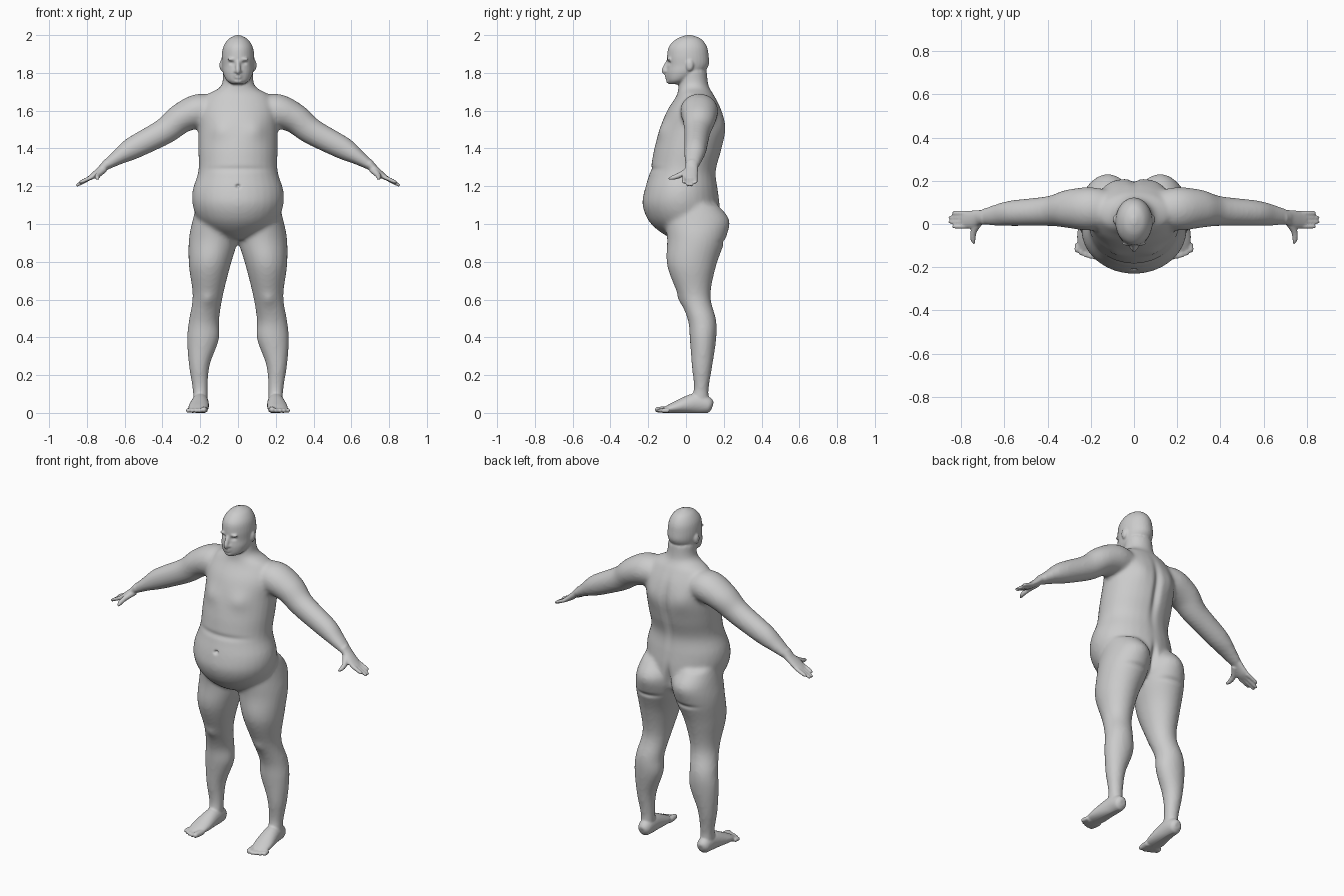
import bpy, bmesh, math
from mathutils import Vector, Matrix

cube = bpy.data.objects.get("Cube")
if cube:
    bpy.data.objects.remove(cube)

skin = bpy.data.materials.new("light grey")
skin.use_nodes = True
GREY = (.6, .6, .6, 1)
skin.diffuse_color = GREY
skin.node_tree.nodes["Principled BSDF"].inputs["Base Color"].default_value = GREY

SIDES = 32
ACROSS, ALONG = Vector((1, 0, 0)), Vector((0, 1, 0))


def catmull(a, b, c, d, t):
    """Smooth value between b and c."""
    pull_in, pull_out = (c - a) / 2, (d - b) / 2
    ease = t * t * (3 - 2 * t)
    return b + (c - b) * ease + pull_in * t * (1 - t) ** 2 - pull_out * t * t * (1 - t)


def smooth_rows(rows, steps=5):
    """Fill in smooth rows between the given rows of numbers."""
    last = len(rows) - 1
    out = []
    for i in range(last):
        near = (rows[max(i - 1, 0)], rows[i], rows[i + 1], rows[min(i + 2, last)])
        for k in range(steps):
            out.append([catmull(*values, k / steps) for values in zip(*near)])
    return out + [list(rows[last])]


def oval(centre, u, v):
    """Closed ring of points spanned by two half axes."""
    angles = [math.tau * i / SIDES for i in range(SIDES)]
    return [centre + u * math.cos(a) + v * math.sin(a) for a in angles]


def skin_rings(bm, rings, flip):
    """Bridge rings into a closed solid."""
    loops = [[bm.verts.new((p.x * flip, p.y, p.z)) for p in ring] for ring in rings]
    for low, high in zip(loops, loops[1:]):
        for i in range(SIDES):
            bm.faces.new((low[i - 1], low[i], high[i], high[i - 1]))
    bm.faces.new(loops[0])
    bm.faces.new(loops[-1])


def stack(bm, rows, flip=1):
    """Level sections given as height, x low, x high, y low, y high."""
    rings = []
    for z, left, right, front, back in smooth_rows(rows):
        centre = Vector((left + right, front + back, z + z)) / 2
        rings.append(oval(centre, ACROSS * (right - left) / 2, ALONG * (back - front) / 2))
    skin_rings(bm, rings, flip)


def centred(rows):
    """Turn height, half width, front, back into full level sections."""
    return [(z, -w, w, front, back) for z, w, front, back in rows]


def tube(bm, rows, hint, flip=1):
    """Sections across a path given as x, y, z, half width, half height."""
    rows = smooth_rows(rows)
    points = [Vector(r[:3]) for r in rows]
    rings = []
    for i, (p, row) in enumerate(zip(points, rows)):
        way = (points[min(i + 1, len(points) - 1)] - points[max(i - 1, 0)]).normalized()
        side = (hint - way * way.dot(hint)).normalized()
        rings.append(oval(p, side * row[3], way.cross(side) * row[4]))
    skin_rings(bm, rings, flip)


def ball(bm, centre, radii, flip=1):
    x, y, z = centre
    place = Matrix.Translation((x * flip, y, z)) @ Matrix.Diagonal((*radii, 1))
    bmesh.ops.create_uvsphere(bm, u_segments=24, v_segments=16, radius=1, matrix=place)


def digit(bm, root, tip, r, hint, flip):
    """Finger or toe with a rounded tip."""
    a, b = Vector(root), Vector(tip)
    taper = ((0, 1), (.5, 1), (.9, .8), (1, .3))
    tube(bm, [(*a.lerp(b, t), r * k, r * k) for t, k in taper], hint, flip)


def fuse(bm, name, voxel, passes):
    """Weld overlapping solids into one soft surface."""
    bmesh.ops.recalc_face_normals(bm, faces=bm.faces[:])
    mesh = bpy.data.meshes.new(name)
    bm.to_mesh(mesh)
    bm.free()
    obj = bpy.data.objects.new(name, mesh)
    bpy.context.collection.objects.link(obj)
    weld = obj.modifiers.new("weld", 'REMESH')
    weld.mode, weld.voxel_size = 'VOXEL', voxel
    soften = obj.modifiers.new("soften", 'SMOOTH')
    soften.factor, soften.iterations = .5, passes
    bpy.context.view_layer.update()
    graph = bpy.context.evaluated_depsgraph_get()
    result = bpy.data.meshes.new_from_object(obj.evaluated_get(graph))
    bpy.data.objects.remove(obj)
    return result


# Torso and neck
bm = bmesh.new()
stack(bm, centred([
    (.92, .05, -.07, .1), (.96, .15, -.14, .16), (1.02, .21, -.2, .18), (1.1, .24, -.23, .18),
    (1.18, .24, -.22, .17), (1.28, .21, -.19, .16), (1.39, .21, -.17, .19), (1.5, .21, -.14, .21),
    (1.6, .21, -.1, .19), (1.68, .17, -.05, .15), (1.73, .09, -.04, .12), (1.82, .08, -.04, .11)]))

# Legs and arms
for side in (1, -1):
    stack(bm, [
        (1.1, .03, .22, -.09, .17), (1.02, 0, .24, -.11, .23), (.92, 0, .26, -.1, .21),
        (.78, .04, .26, -.1, .16), (.62, .08, .24, -.04, .13), (.49, .1, .26, .01, .16),
        (.39, .1, .27, .02, .16), (.25, .15, .26, .03, .14), (.12, .16, .24, .04, .12),
        (.04, .16, .24, 0, .13)], side)
    tube(bm, [
        (.1, .07, 1.6, .08, .07), (.2, .07, 1.6, .1, .09), (.3, .07, 1.56, .09, .08),
        (.39, .06, 1.49, .07, .07), (.56, .05, 1.4, .06, .06), (.64, .04, 1.35, .05, .04),
        (.73, .03, 1.29, .03, .02)], ALONG, side)
core = fuse(bm, "core", .012, 6)

# Head
bm = bmesh.new()
bm.from_mesh(core)
bpy.data.meshes.remove(core)
stack(bm, centred([
    (1.74, .03, -.09, -.02), (1.76, .06, -.1, .02), (1.8, .08, -.105, .09), (1.84, .085, -.1, .12),
    (1.89, .086, -.1, .12), (1.94, .077, -.09, .11), (1.98, .05, -.05, .08), (2, .01, 0, .03)]))

# Nose, lips and chin
tube(bm, [(0, -.09, 1.87, .01, .01), (0, -.115, 1.815, .013, .014),
          (0, -.11, 1.8, .01, .01)], ACROSS)
for z, wide in ((1.787, .024), (1.775, .02)):
    ball(bm, (0, -.1, z), (wide, .012, .006))
ball(bm, (0, -.09, 1.757), (.025, .016, .013))

for side in (1, -1):
    # Ears, brows and nostrils
    ball(bm, (.087, .02, 1.84), (.011, .02, .03), side)
    ball(bm, (.033, -.09, 1.872), (.024, .012, .008), side)
    ball(bm, (.012, -.106, 1.808), (.009, .01, .008), side)

    # Palm, fingers and thumb
    tube(bm, [(.69, .03, 1.32, .034, .028), (.72, .03, 1.294, .035, .02),
              (.76, .02, 1.26, .042, .017), (.795, .02, 1.238, .036, .01)], ALONG, side)
    for i in range(4):
        y = .021 * i - .012
        reach = .86 - .008 * (i - 1.5) ** 2
        digit(bm, (.77, y, 1.25), (reach, y, 2.06 - reach), .0105, ALONG, side)
    tube(bm, [(.71, .02, 1.29, .02, .018), (.74, -.03, 1.26, .015, .015),
              (.745, -.07, 1.245, .012, .012), (.738, -.094, 1.24, .005, .005)], ACROSS, side)

    # Feet and toes
    tube(bm, [(.198, .14, .035, .018, .02), (.198, .12, .04, .037, .042), (.2, .05, .05, .045, .054),
              (.21, -.06, .028, .054, .03), (.22, -.12, .014, .038, .013)], ACROSS, side)
    for i in range(5):
        r = .0125 if i else .017
        x = .182 + .021 * i
        digit(bm, (x - .006, -.09, r), (x, -.164 + .002 * i * i, r), r, ACROSS, side)
body_mesh = fuse(bm, "body", .006, 3)

# Soft relief on both sides: centre, radii, push towards the back
relief = [
    ((.034, -.1, 1.852), (.014, .03, .009), .01),   # eye sockets
    ((0, -.22, 1.2), (.011, .05, .009), .018),      # navel
    ((.1, -.13, 1.5), (.06, .06, .05), -.012),      # chest
    ((0, -.18, 1.29), (.2, .06, .016), .006),       # fold above belly
    ((0, .2, 1.42), (.022, .06, .17), -.018),       # spine groove
    ((.11, .2, 1.53), (.06, .06, .07), .01),        # shoulder blades
    ((0, .2, 1), (.018, .08, .08), -.03),           # seat cleft
    ((.12, .2, .905), (.08, .04, .014), -.008),     # fold under seat
    ((.16, -.03, .6), (.03, .04, .035), -.008),     # kneecaps
]
for v in body_mesh.vertices:
    spot = (abs(v.co.x), v.co.y, v.co.z)
    for centre, radii, push in relief:
        far = sum(((p - c) / r) ** 2 for p, c, r in zip(spot, centre, radii))
        v.co.y += push * math.exp(-far)
    v.co.z = max(v.co.z, 0)  # flat soles

body = bpy.data.objects.new("body", body_mesh)
bpy.context.collection.objects.link(body)
body_mesh.materials.clear()
body_mesh.materials.append(skin)
body_mesh.shade_smooth()
